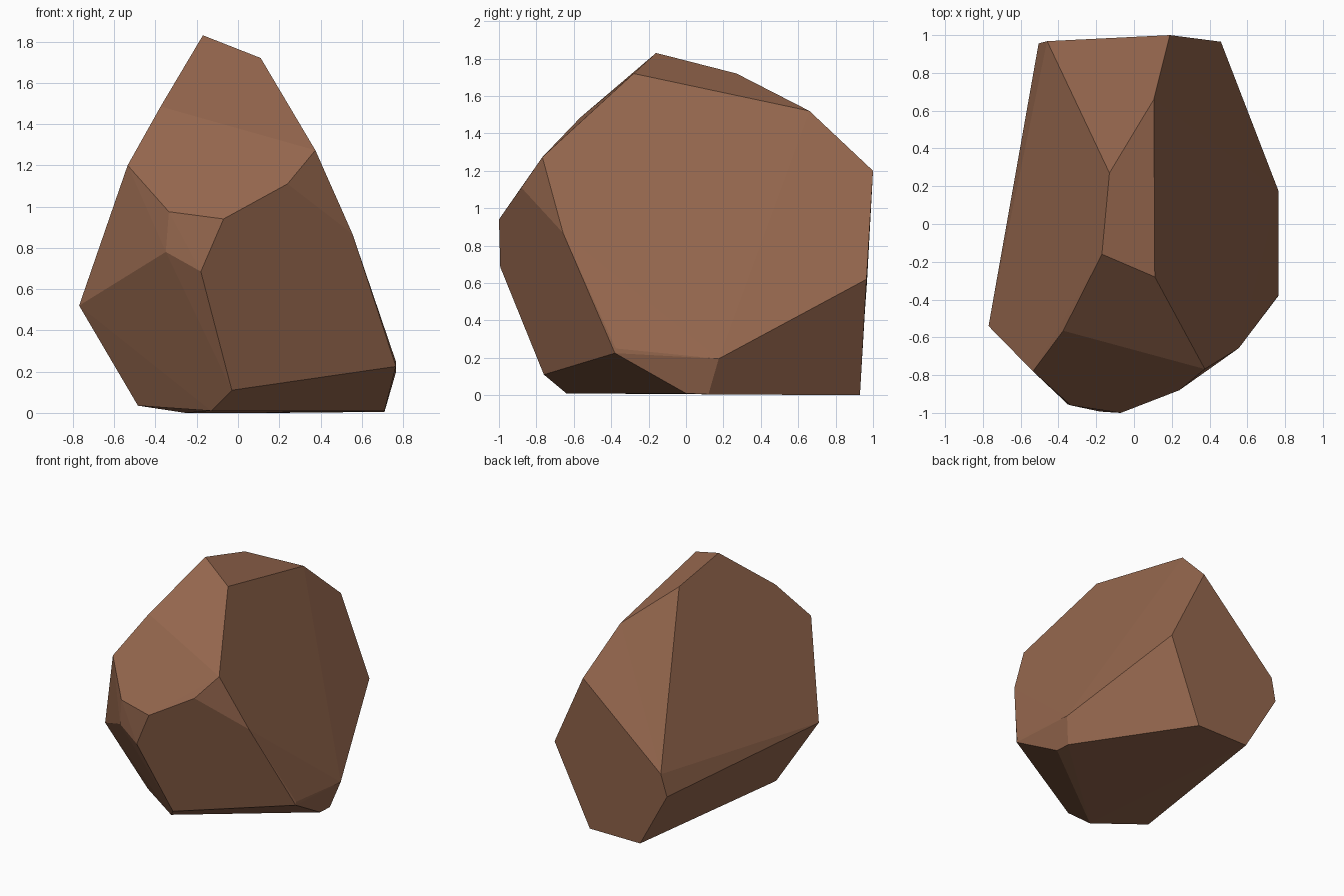
import bpy, bmesh, math

if "Cube" in bpy.data.objects:
    bpy.data.objects.remove(bpy.data.objects["Cube"])

# Corners of the boulder, grouped by area
crown = [(-.17, -.16, 1.83), (.11, -.28, 1.72), (-.13, .27, 1.72), (.105, .66, 1.52)]
front = [(-.375, -.565, 1.485), (-.535, -.78, 1.2), (-.335, -.96, .975), (-.07, -1, .94),
         (.24, -.88, 1.11), (.375, -.768, 1.273), (-.35, -.955, .78), (-.18, -.993, .685)]
right = [(.555, -.657, .867), (.765, -.375, .25), (.765, -.38, .225), (.765, .175, .195)]
left = [(-.77, -.54, .52)]
back = [(.19, 1, 1.2), (.46, .965, .62), (-.46, .968, .61), (-.505, .956, .44)]
base = [(-.03, -.76, .11), (-.13, -.64, .01), (.71, 0, .01), (.71, .12, .005),
        (.18, .93, 0), (-.255, .93, 0), (-.485, -.42, .035)]

# Boulder: convex block with flat facets
bm = bmesh.new()
for p in crown + front + right + left + back + base:
    bm.verts.new(p)
hull = bmesh.ops.convex_hull(bm, input=bm.verts[:])
loose = [v for v in bm.verts if not v.link_faces]
bmesh.ops.delete(bm, geom=loose, context='VERTS')
bmesh.ops.dissolve_limit(bm, angle_limit=math.radians(2), verts=bm.verts[:], edges=bm.edges[:])
bmesh.ops.recalc_face_normals(bm, faces=bm.faces[:])

mesh = bpy.data.meshes.new("boulder")
bm.to_mesh(mesh)
bm.free()
boulder = bpy.data.objects.new("boulder", mesh)
bpy.context.collection.objects.link(boulder)

# Brown stone
stone = bpy.data.materials.new("brown stone")
stone.diffuse_color = (.30, .135, .075, 1)
stone.use_nodes = True
stone.node_tree.nodes["Principled BSDF"].inputs["Base Color"].default_value = stone.diffuse_color
mesh.materials.append(stone)
